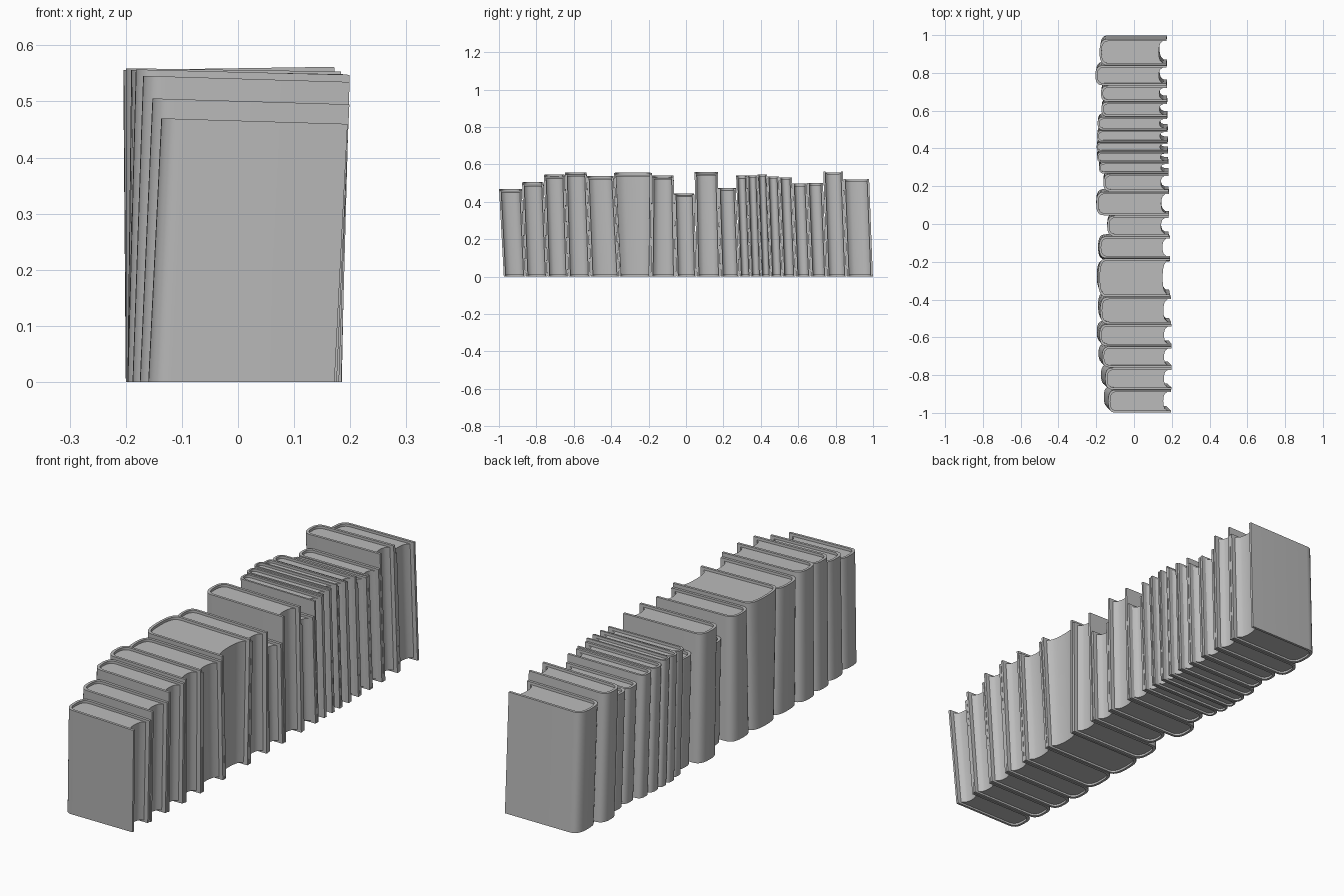
import bpy, bmesh, math

cube = bpy.data.objects.get("Cube")
if cube:
    bpy.data.objects.remove(cube, do_unlink=True)

grey = bpy.data.materials.new("plain grey")
grey.use_nodes = True
COLOUR = (0.5, 0.5, 0.5, 1)
grey.diffuse_color = COLOUR
grey.node_tree.nodes["Principled BSDF"].inputs["Base Color"].default_value = COLOUR

BOARD = 0.011   # cover thickness
STEPS = 14      # segments round a spine


def arc(x, depth, half, power=0.75):
    """Rounded spine section running from the -y side to the +y side."""
    pts = []
    for i in range(STEPS + 1):
        a = math.pi * (i / STEPS - 0.5)
        s, c = math.sin(a), max(math.cos(a), 0)
        pts.append((x + depth * (1 - c ** power),
                    half * math.copysign(abs(s) ** power, s)))
    return pts


def prism(name, rings, z0, z1, closed, place):
    """Extrude a closed outline, or a strip between two open outlines."""
    bm = bmesh.new()
    levels = [[[bm.verts.new(place(x, y, z)) for x, y in ring] for ring in rings]
              for z in (z0, z1)]
    low, high = levels
    if closed:
        bm.faces.new(low[0])
        bm.faces.new(high[0])
    else:
        for outer, inner in levels:
            for i in range(len(outer) - 1):
                bm.faces.new((outer[i], outer[i + 1], inner[i + 1], inner[i]))
    loop_low = low[0] if closed else low[0] + low[1][::-1]
    loop_high = high[0] if closed else high[0] + high[1][::-1]
    n = len(loop_low)
    for i in range(n):
        j = (i + 1) % n
        bm.faces.new((loop_low[i], loop_low[j], loop_high[j], loop_high[i]))
    bmesh.ops.recalc_face_normals(bm, faces=bm.faces)
    mesh = bpy.data.meshes.new(name)
    bm.to_mesh(mesh)
    bm.free()
    mesh.materials.append(grey)
    obj = bpy.data.objects.new(name, mesh)
    bpy.context.collection.objects.link(obj)
    bpy.ops.object.select_all(action='DESELECT')
    obj.select_set(True)
    bpy.context.view_layer.objects.active = obj
    bpy.ops.object.shade_smooth_by_angle(angle=math.radians(35))


def book(number, top, bottom, height, back, front, lean, slope):
    """One hardback: wrapped cover with rounded spine, and a hollowed page block."""
    half = (top[1] - top[0]) / 2 - 0.001
    top_mid, bottom_mid = sum(top) / 2, sum(bottom) / 2
    spread = (bottom[1] - bottom[0]) / (top[1] - top[0])

    def place(x, y, z):
        t = z / height
        return (x + lean * z,
                bottom_mid + (top_mid - bottom_mid) * t + y * (spread + (1 - spread) * t),
                z + slope * x * t)

    depth = min(0.042, half * 0.9)
    board = min(BOARD, half * 0.3)
    outer = arc(back, depth, half)
    inner = arc(back + board, depth - board * 0.4, half - board)
    outer = [(front, -half)] + outer + [(front, half)]
    inner = [(front, board - half)] + inner + [(front, half - board)]
    prism(f"cover_{number}", [outer, inner], 0, height, False, place)

    # Page block: follows the spine, with a concave fore edge
    w = half - board
    edge = []
    for i in range(9):
        u = 1 - i / 4
        edge.append((front - 0.018 - 0.022 * math.sqrt(max(0, 1 - u * u)), u * w))
    prism(f"pages_{number}", [inner[1:-1] + edge], 0.009, height - 0.011, True, place)


# Book edges along the row, at the top and at the foot
tops = [-1.0, -.877, -.76, -.647, -.53, -.386, -.182, -.065, .045, .171, .267,
        .326, .382, .433, .497, .567, .647, .733, .84, .98]
shift = [.025, .02, .02, .017, .02, .03, -.008, .012, .012, .015] + [.02] * 10
feet = [t + s for t, s in zip(tops, shift)]

# Height, spine position, cover edge, sideways lean, slope of the top
books = [
    (.465, -.16, .172, .05, -.03), (.50, -.175, .176, .045, -.03),
    (.54, -.188, .180, .035, -.03), (.552, -.197, .184, .027, -.025),
    (.535, -.19, .185, .02, -.02), (.552, -.197, .185, .012, -.02),
    (.537, -.19, .185, .01, -.02), (.442, -.142, .183, 0, -.015),
    (.556, -.2, .184, 0, -.015), (.473, -.162, .182, 0, -.01),
    (.538, -.185, .182, 0, -.01), (.542, -.195, .18, 0, 0),
    (.547, -.195, .18, -.005, 0), (.535, -.193, .18, -.005, 0),
    (.53, -.19, .178, -.005, 0), (.497, -.17, .177, -.005, 0),
    (.5, -.172, .176, -.005, 0), (.559, -.2, .176, -.008, .015),
    (.521, -.178, .175, -.008, .01),
]
for n, data in enumerate(books):
    book(n + 1, tops[n:n + 2], feet[n:n + 2], *data)
